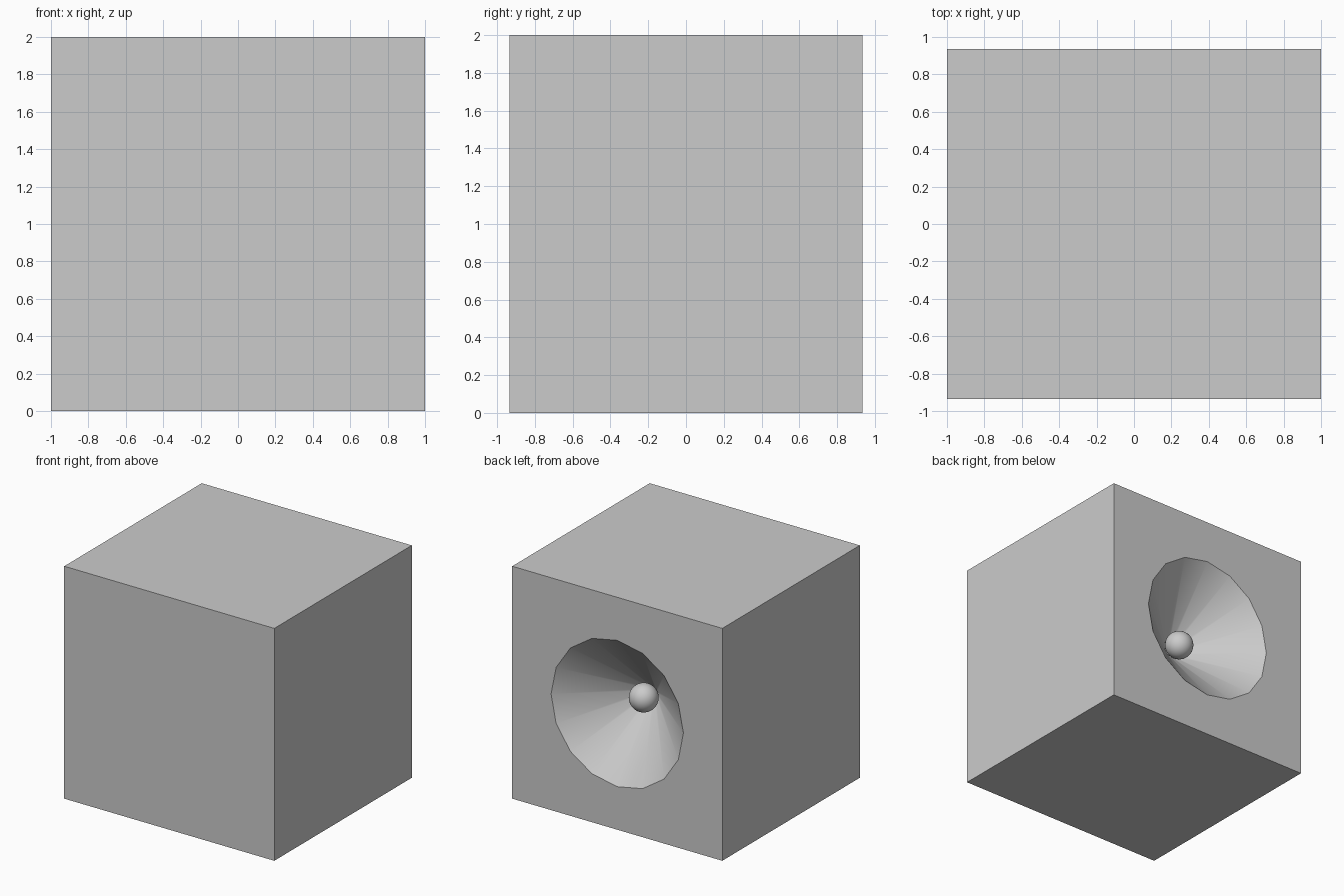
import bpy, bmesh, math

if "Cube" in bpy.data.objects:
    bpy.data.objects.remove(bpy.data.objects["Cube"])

HY = 0.935          # half depth of the cabinet
N = 16              # sides of the cone
RIM, INNER, DEPTH = 0.63, 0.05, 0.48

# Cabinet: box with a conical recess in the back face
bm = bmesh.new()

def square(y):
    return [bm.verts.new((sx, y, 1 + sz)) for sx, sz in ((1, 1), (-1, 1), (-1, -1), (1, -1))]

def ring(r, y):
    return [bm.verts.new((r * math.cos(2 * math.pi * i / N), y,
                          1 + r * math.sin(2 * math.pi * i / N))) for i in range(N)]

front, back = square(-HY), square(HY)
rim, inner = ring(RIM, HY), ring(INNER, HY - DEPTH)
bm.faces.new(front)
for i in range(4):
    j = (i + 1) % 4
    # side wall, then the quarter of the back face around the recess
    bm.faces.new((front[i], front[j], back[j], back[i]))
    arc = [rim[(2 + 4 * i + k) % N] for k in range(5)]
    bm.faces.new([back[i], back[j]] + arc[::-1])
for i in range(N):
    j = (i + 1) % N
    bm.faces.new((rim[i], rim[j], inner[j], inner[i]))
bm.faces.new(inner)
bmesh.ops.recalc_face_normals(bm, faces=bm.faces)
mesh = bpy.data.meshes.new("cabinet")
bm.to_mesh(mesh)
bm.free()
cabinet = bpy.data.objects.new("cabinet", mesh)
bpy.context.collection.objects.link(cabinet)
bpy.context.view_layer.objects.active = cabinet
cabinet.select_set(True)
bpy.ops.object.shade_smooth_by_angle(angle=math.radians(30))
cabinet.select_set(False)

# Small ball in the middle of the cone
bpy.ops.mesh.primitive_uv_sphere_add(segments=32, ring_count=16, radius=0.117,
                                     location=(0, HY - 0.36, 1))
ball = bpy.context.object
ball.name = "centre_ball"
bpy.ops.object.shade_smooth()
